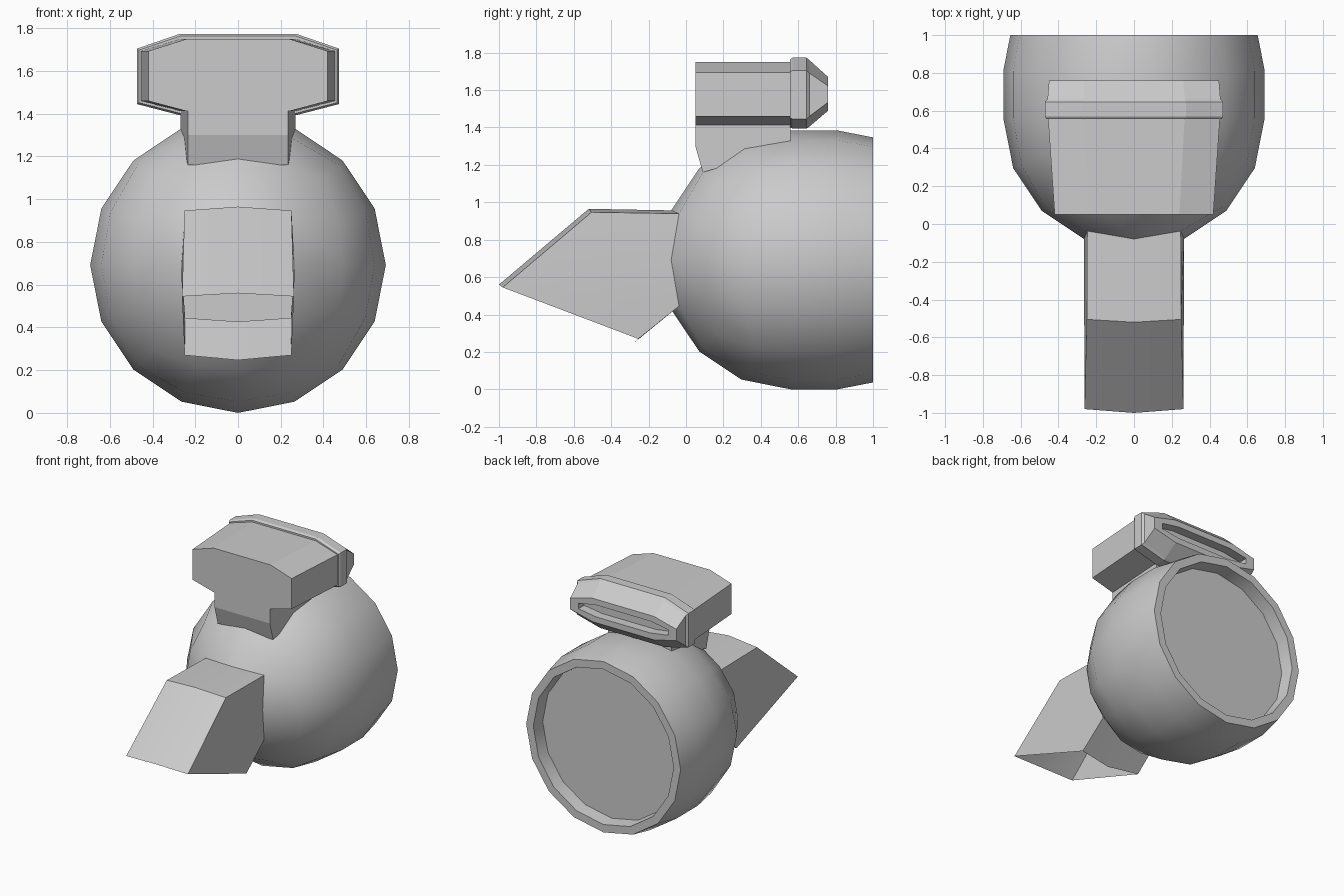
import bpy, bmesh
from math import pi, tan, radians
from mathutils import Vector

cube = bpy.data.objects.get("Cube")
if cube:
    bpy.data.objects.remove(cube, do_unlink=True)

grey = bpy.data.materials.new("plain_grey")
grey.use_nodes = True
colour = (0.6, 0.6, 0.6, 1)
grey.diffuse_color = colour
grey.node_tree.nodes["Principled BSDF"].inputs["Base Color"].default_value = colour


def finish(bm, name, smooth=False):
    bmesh.ops.recalc_face_normals(bm, faces=bm.faces)
    mesh = bpy.data.meshes.new(name)
    bm.to_mesh(mesh)
    bm.free()
    mesh.materials.append(grey)
    ob = bpy.data.objects.new(name, mesh)
    bpy.context.collection.objects.link(ob)
    if smooth:
        bpy.ops.object.select_all(action='DESELECT')
        ob.select_set(True)
        bpy.context.view_layer.objects.active = ob
        bpy.ops.object.shade_smooth_by_angle(angle=radians(30))
    return ob


def loft(name, rings):
    """Skin a list of equal-length point rings and cap both ends."""
    bm = bmesh.new()
    loops = [[bm.verts.new(p) for p in ring] for ring in rings]
    for a, b in zip(loops, loops[1:]):
        for i in range(len(a)):
            j = (i + 1) % len(a)
            bm.faces.new((a[i], a[j], b[j], b[i]))
    bm.faces.new(loops[0])
    bm.faces.new(loops[-1])
    return finish(bm, name)


def octagon(y, inner, outer, top, shoulder, hip, bottom):
    """Wide eight-sided cross-section at depth y."""
    half = [(inner, top), (outer, shoulder), (outer, hip), (inner, bottom)]
    return ([(x, y, z) for x, z in half]
            + [(-x, y, z) for x, z in reversed(half)])


# Round body: front half of a cube-based sphere
R = 0.692
CENTRE = Vector((0, 0.56, R))
bm = bmesh.new()
bmesh.ops.create_cube(bm, size=2)
bmesh.ops.subdivide_edges(bm, edges=bm.edges[:], cuts=3, use_grid_fill=True)
for v in bm.verts:
    v.co = Vector([tan(c * pi / 4) for c in v.co]).normalized() * R
bmesh.ops.delete(bm, geom=[v for v in bm.verts if v.co.y > 0.01], context='VERTS')

# Rear sleeve, rim and recessed back plate
edges = [e for e in bm.edges if e.is_boundary]
for y, radius in [(0.25, R), (0.44, 0.655), (0.44, 0.595), (0.34, 0.585)]:
    out = bmesh.ops.extrude_edge_only(bm, edges=edges)["geom"]
    edges = [g for g in out if isinstance(g, bmesh.types.BMEdge)]
    for v in (g for g in out if isinstance(g, bmesh.types.BMVert)):
        flat = Vector((v.co.x, 0, v.co.z)).normalized() * radius
        v.co = flat + Vector((0, y, 0))
bmesh.ops.contextual_create(bm, geom=edges)

# Snout drawn out of the four front faces, open underneath
front = [f for f in bm.faces if f.calc_center_median().y < -0.85 * R]
out = bmesh.ops.extrude_face_region(bm, geom=front)["geom"]
if any(f.is_valid for f in front):
    bmesh.ops.delete(bm, geom=[f for f in front if f.is_valid], context='FACES_ONLY')
bm.normal_update()
rows = {1: ((-0.52, 0.965), (-0.505, 0.947), 0.25),
        0: ((-1.0, 0.56), (-0.98, 0.545), 0.262),
        -1: ((-0.28, 0.247), (-0.255, 0.27), 0.25)}


def sign(value):
    return 0 if abs(value) < 0.05 else (1 if value > 0 else -1)


for v in (g for g in out if isinstance(g, bmesh.types.BMVert)):
    middle, side, width = rows[sign(v.co.z)]
    sx = sign(v.co.x)
    y, z = side if sx else middle
    v.co = Vector((sx * width, y, z)) - CENTRE
under = [g for g in out if isinstance(g, bmesh.types.BMFace)
         and g.calc_center_median().z + CENTRE.z < 0.5]
bmesh.ops.delete(bm, geom=under, context='FACES')
bmesh.ops.translate(bm, verts=bm.verts[:], vec=CENTRE)
finish(bm, "round_body", smooth=True)

# Neck joining the body to the top housing
side = [(0.05, 1.42, 0.235), (0.05, 1.3, 0.235), (0.09, 1.16, 0.235),
        (0.56, 1.3, 0.268), (0.56, 1.42, 0.268)]
loft("neck", [[(s * x, y, z) for y, z, x in side] for s in (-1, 1)])

# Top housing, widening to the rear
loft("top_housing", [octagon(0.05, 0.24, 0.42, 1.75, 1.693, 1.46, 1.412),
                     octagon(0.56, 0.268, 0.455, 1.75, 1.693, 1.46, 1.412)])

# Rear collar tapering to a slotted end
loft("rear_collar", [
    octagon(0.555, 0.27, 0.464, 1.763, 1.698, 1.452, 1.402),
    octagon(0.57, 0.275, 0.472, 1.773, 1.705, 1.445, 1.394),
    octagon(0.645, 0.275, 0.472, 1.773, 1.705, 1.445, 1.394),
    octagon(0.66, 0.27, 0.458, 1.76, 1.69, 1.46, 1.405),
    octagon(0.76, 0.26, 0.45, 1.67, 1.622, 1.535, 1.49),
    octagon(0.76, 0.23, 0.38, 1.625, 1.6, 1.557, 1.535),
    octagon(0.69, 0.23, 0.38, 1.625, 1.6, 1.557, 1.535)])
